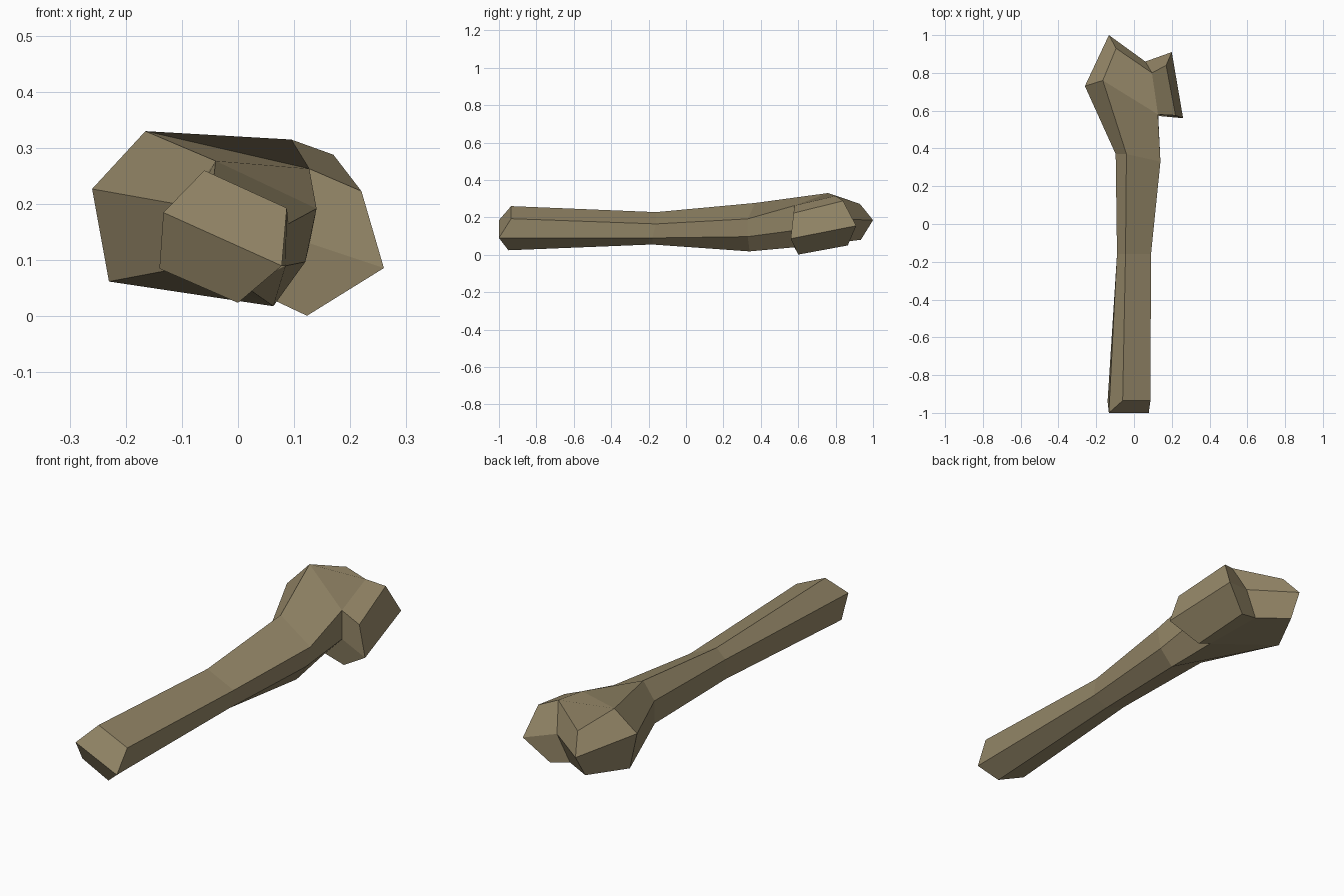
import bpy, bmesh

if "Cube" in bpy.data.objects:
    bpy.data.objects.remove(bpy.data.objects["Cube"])

mat = bpy.data.materials.new("dry wood brown")
mat.diffuse_color = (0.30, 0.243, 0.138, 1)
mat.use_nodes = True
mat.node_tree.nodes["Principled BSDF"].inputs["Base Color"].default_value = mat.diffuse_color

# Six-sided cross-sections: top-left, top-right, right, bottom, lower-left, left
butt = [(-.06, -.935, .26), (.087, -.935, .193), (.078, -1, .09),
        (0, -.95, .024), (-.14, -.94, .085), (-.133, -1, .185)]
waist = [(-.045, -.16, .228), (.09, -.16, .165), (.085, -.18, .09),
         (.01, -.18, .055), (-.085, -.17, .09), (-.09, -.16, .185)]
neck = [(-.04, .37, .277), (.14, .33, .192), (.12, .33, .097),
        (.063, .34, .018), (-.092, .36, .088), (-.097, .37, .198)]
bend = [(-.165, .76, .33), (.127, .58, .263), (.128, .58, .13),
        (.04, .58, .04), (-.23, .74, .062), (-.26, .73, .227)]
tip = [(-.095, .93, .272), (.095, .80, .315), (.06, .86, .19),
       (0, .85, .07), (-.138, .935, .08), (-.133, 1, .185)]
# End of the side stub, ordered around its own axis
stub_end = [(.22, .575, .223), (.17, .84, .288), (.2, .91, .155),
            (.09, .865, .05), (.123, .60, .001), (.26, .56, .086)]

bm = bmesh.new()


def ring(points):
    return [bm.verts.new(p) for p in points]


def bridge(a, b, skip=()):
    n = len(a)
    for i in range(n):
        if i not in skip:
            j = (i + 1) % n
            bm.faces.new((a[i], a[j], b[j], b[i]))


def folded_cap(r):
    # two quads meeting on a ridge between corners 2 and 5
    bm.faces.new((r[0], r[1], r[2], r[5]))
    bm.faces.new((r[5], r[2], r[3], r[4]))


# Shaft and bent head, leaving the right side of the head open for the stub
r = [ring(p) for p in (butt, waist, neck, bend, tip)]
for k in range(3):
    bridge(r[k], r[k + 1])
bridge(r[3], r[4], skip=(1, 2))
folded_cap(r[0])
folded_cap(r[4])

# Side stub growing out of the opening
b, t = r[3], r[4]
end = ring(stub_end)
bridge([b[1], t[1], t[2], t[3], b[3], b[2]], end)
folded_cap(end)

bmesh.ops.recalc_face_normals(bm, faces=bm.faces)
mesh = bpy.data.meshes.new("forked_branch")
bm.to_mesh(mesh)
bm.free()
mesh.materials.append(mat)
obj = bpy.data.objects.new("forked_branch", mesh)
bpy.context.collection.objects.link(obj)
